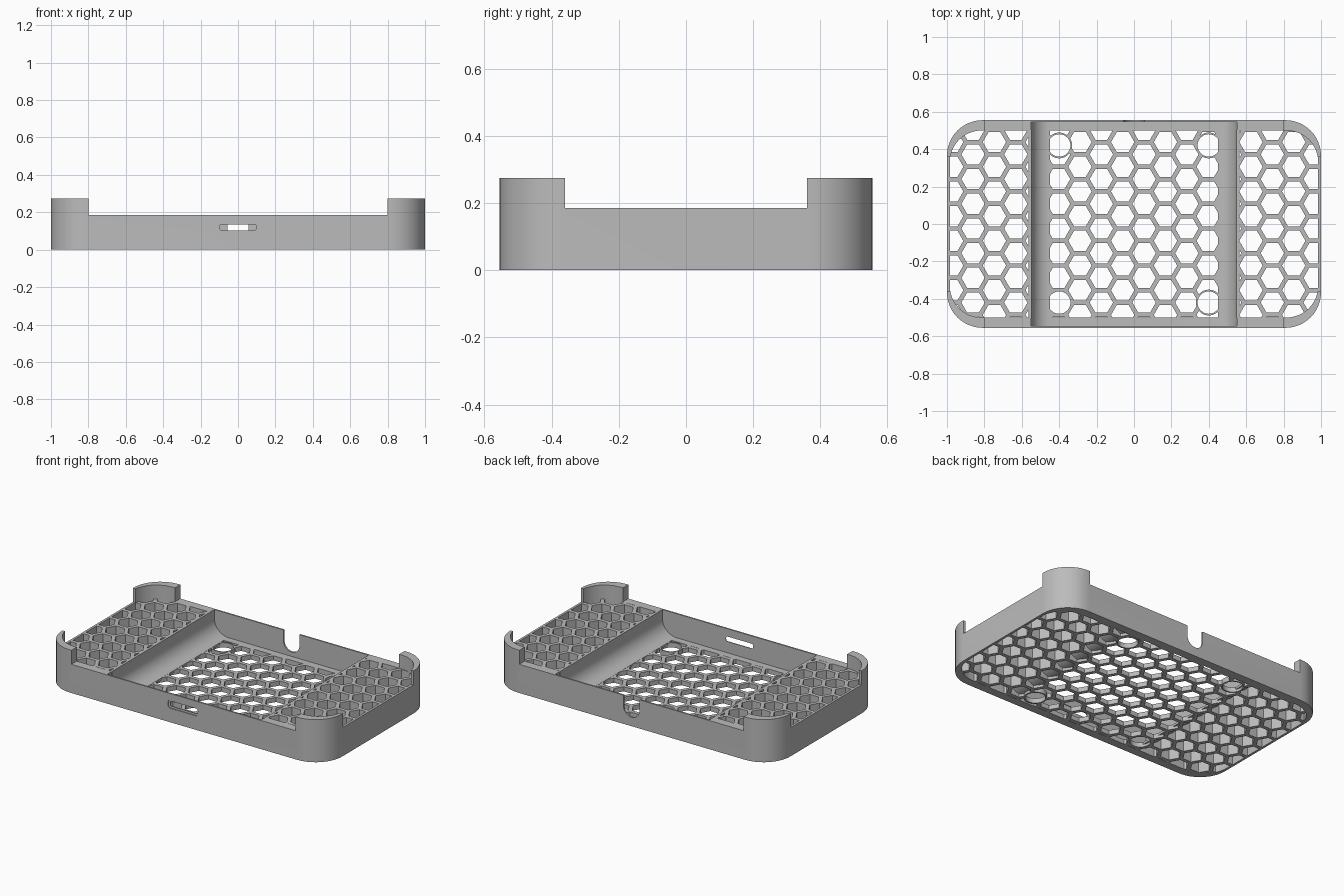
import bpy, bmesh, math

if "Cube" in bpy.data.objects:
    bpy.data.objects.remove(bpy.data.objects["Cube"])

grey = bpy.data.materials.new("grey_plastic")
grey.diffuse_color = (0.5, 0.5, 0.5, 1)
grey.use_nodes = True
grey.node_tree.nodes["Principled BSDF"].inputs["Base Color"].default_value = grey.diffuse_color

W, D, H, TOP = 1.0, 0.555, 0.185, 0.275   # half width, half depth, wall and corner heights
FLOOR, R = 0.03, 0.10                     # recess floor and its fillet radius


def add_prism(bm, pts, axis, a, b):
    place = (lambda p, h: (p[0], p[1], h)) if axis == 'z' else (lambda p, h: (p[0], h, p[1]))
    lo = [bm.verts.new(place(p, a)) for p in pts]
    hi = [bm.verts.new(place(p, b)) for p in pts]
    n = len(pts)
    bm.faces.new(lo[::-1])
    bm.faces.new(hi)
    for i in range(n):
        j = (i + 1) % n
        bm.faces.new((lo[i], lo[j], hi[j], hi[i]))


def prisms(name, shapes, axis, a, b):
    bm = bmesh.new()
    for pts in shapes:
        add_prism(bm, pts, axis, a, b)
    bmesh.ops.recalc_face_normals(bm, faces=bm.faces)
    me = bpy.data.meshes.new(name)
    bm.to_mesh(me)
    bm.free()
    ob = bpy.data.objects.new(name, me)
    me.materials.append(grey)
    bpy.context.collection.objects.link(ob)
    return ob


def boolean(ob, cutter, op='DIFFERENCE'):
    m = ob.modifiers.new("cut", 'BOOLEAN')
    m.operation, m.object, m.solver = op, cutter, 'EXACT'
    bpy.context.view_layer.objects.active = ob
    bpy.ops.object.modifier_apply(modifier=m.name)
    bpy.data.objects.remove(cutter)


def arc(cx, cy, r, a0, a1, n):
    return [(cx + r * math.cos(math.radians(a0 + (a1 - a0) * i / n)),
             cy + r * math.sin(math.radians(a0 + (a1 - a0) * i / n))) for i in range(n + 1)]


def rounded(hx, hy, r, cx=0, cy=0, n=12):
    pts = []
    for k, (sx, sy) in enumerate(((1, 1), (-1, 1), (-1, -1), (1, -1))):
        pts += arc(cx + sx * (hx - r), cy + sy * (hy - r), r, 90 * k, 90 * k + 90, n)
    return pts


def box(hx, hy):
    return [(-hx, -hy), (hx, -hy), (hx, hy), (-hx, hy)]


def circle(cx, cy, r, n=40):
    return arc(cx, cy, r, 0, 360, n)[:-1]


# Tray block with raised corner posts
tray = prisms("tray", [rounded(W, D, 0.19)], 'z', 0, TOP)
boolean(tray, prisms("post_gap_x", [box(0.8, 0.7)], 'z', H, 0.4))
boolean(tray, prisms("post_gap_y", [box(1.2, 0.36)], 'z', H, 0.4))
boolean(tray, prisms("pocket", [rounded(0.985, 0.5, 0.17)], 'z', H, 0.4))

# Central recess with curved sides
fillet = arc(-0.45, FLOOR + R, R, 180, 270, 14)
profile = [(-0.55, 0.4)] + fillet + [(-x, z) for x, z in fillet[::-1]] + [(0.55, 0.4)]
boolean(tray, prisms("recess", [profile], 'y', -0.545, 0.545))

# Honeycomb holes, kept inside the pocket outline
PITCH, HEX = 0.132, 0.0625
COL = PITCH * math.sqrt(3) / 2
hexes = []
for i in range(-10, 10):
    for j in range(-5, 6):
        cx = 0.054 + i * COL
        cy = -0.024 + (j + 0.5 * (i % 2)) * PITCH
        if abs(cx) < 1.05 and abs(cy) < 0.56:
            hexes.append(circle(cx, cy, HEX, 6))
honeycomb = prisms("honeycomb", hexes, 'z', -0.05, 0.25)
boolean(honeycomb, prisms("outline", [rounded(0.985, 0.5, 0.17)], 'z', -0.1, 0.3), 'INTERSECT')
boolean(tray, honeycomb)

# Round foot holes with rims
feet = [(sx * 0.4, sy * 0.42) for sx in (-1, 1) for sy in (-1, 1)]
boolean(tray, prisms("foot_holes", [circle(x, y, 0.06) for x, y in feet], 'z', -0.05, 0.1))
rims = prisms("foot_rims", [circle(x, y, 0.069) for x, y in feet], 'z', 0, FLOOR + 0.001)
boolean(rims, prisms("rim_holes", [circle(x, y, 0.06) for x, y in feet], 'z', -0.05, 0.1))

# Front port slot with a shallow outer step
boolean(tray, prisms("port_step", [rounded(0.11, 0.027, 0.015, 0, 0.117, 5)], 'y', -0.6, -0.55))
boolean(tray, prisms("port_slot", [rounded(0.098, 0.016, 0.012, 0, 0.119, 5)], 'y', -0.6, -0.5))

# Rear cable notch, round at the bottom
notch = arc(0, 0.115, 0.057, 180, 360, 16) + [(0.057, 0.4), (-0.057, 0.4)]
boolean(tray, prisms("notch", [notch], 'y', 0.5, 0.6))

# Solid curved skins closing the honeycomb along the recess sides
skins = []
for s in (-1, 1):
    inner = arc(-0.45, FLOOR + R, R - 0.001, 180, 270, 14)
    outer = arc(-0.45, FLOOR + R, R + 0.014, 270, 180, 14)
    pts = [(-0.549, H)] + inner + outer + [(-0.564, H)]
    skins.append([(s * x, z) for x, z in pts])
skin = prisms("recess_skins", skins, 'y', -0.502, 0.502)

# Smooth curved surfaces, sharp edges kept
for ob in (tray, rims, skin):
    bpy.ops.object.select_all(action='DESELECT')
    ob.select_set(True)
    bpy.context.view_layer.objects.active = ob
    bpy.ops.object.shade_smooth_by_angle(angle=math.radians(30))
